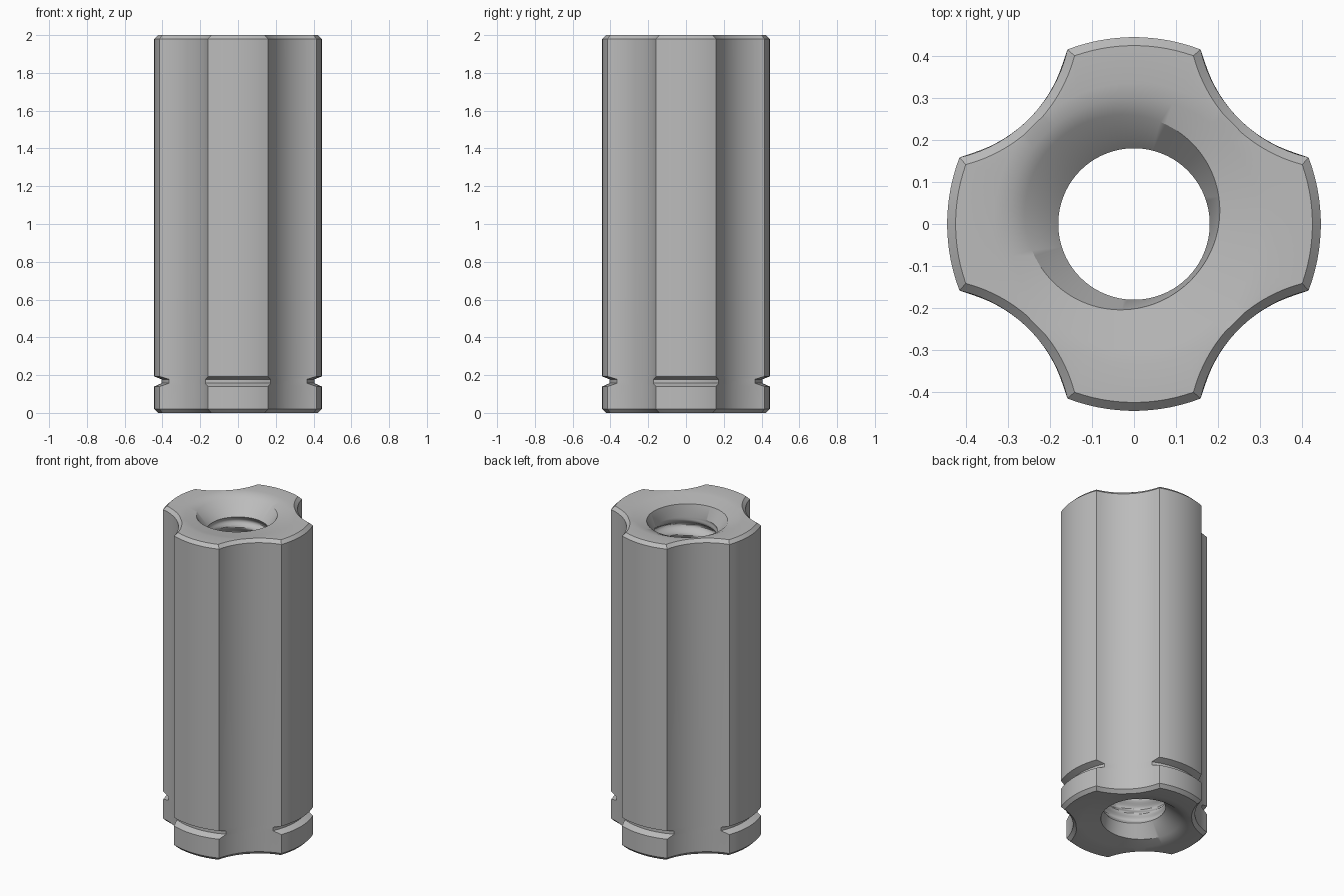
import bpy, bmesh, math
from math import pi, sin, cos, acos, atan2

if "Cube" in bpy.data.objects:
    bpy.data.objects.remove(bpy.data.objects["Cube"])

steel = bpy.data.materials.new("grey_steel")
steel.use_nodes = True
COLOR = (0.5, 0.5, 0.5, 1)
steel.diffuse_color = COLOR
steel.node_tree.nodes["Principled BSDF"].inputs["Base Color"].default_value = COLOR

HEIGHT = 2.0
LOBE_R, FLUTE_R, FLUTE_DIST = 0.444, 0.342, 0.695
LOBE_N, FLUTE_N = 13, 15
COUNT = 4 * (LOBE_N + FLUTE_N)
BORE_R, PITCH = 0.18, 0.1
bm = bmesh.new()


def fluted_ring(z, inset=0.0, groove=0.0):
    """Four outer arcs joined by four concave flute arcs."""
    r, f, d = LOBE_R - inset - groove, FLUTE_R + inset, FLUTE_DIST
    half = pi / 4 - acos((r * r + d * d - f * f) / (2 * r * d))
    # flute half angle, seen from the flute's own centre
    fh = atan2(r * sin(pi / 4 - half), d - r * cos(pi / 4 - half))
    pts = []
    for q in range(4):
        a0 = q * pi / 2
        for i in range(LOBE_N):
            a = a0 - half + 2 * half * i / LOBE_N
            pts.append((r * cos(a), r * sin(a), z))
        mid = a0 + pi / 4
        for i in range(FLUTE_N):
            a = mid + pi + fh - 2 * fh * i / FLUTE_N
            pts.append((d * cos(mid) + f * cos(a), d * sin(mid) + f * sin(a), z))
    return [bm.verts.new(p) for p in pts]


def round_ring(z, radius):
    """Ring whose radius may vary with angle."""
    start = -pi / 4 + acos((LOBE_R**2 + FLUTE_DIST**2 - FLUTE_R**2)
                           / (2 * LOBE_R * FLUTE_DIST))
    verts = []
    for i in range(COUNT):
        a = start + 2 * pi * i / COUNT
        r = radius(a)
        verts.append(bm.verts.new((r * cos(a), r * sin(a), z)))
    return verts


def rim(a):
    # off-centre mouth where the thread runs out
    return 0.23 + 0.04 * cos(a - 0.75 * pi)


def thread(z):
    fade = min(1, (z - 0.1) / 0.05, (HEIGHT - 0.1 - z) / 0.05)
    return lambda a: BORE_R + 0.018 * fade * (1 - cos(2 * pi * z / PITCH - a))


# Outer wall with chamfered ends and a groove around the lobes
rings = [fluted_ring(0, inset=0.02), fluted_ring(0.02)]
for z, depth in ((0.14, 0), (0.157, 0.039), (0.178, 0.039), (0.193, 0)):
    rings.append(fluted_ring(z, groove=depth))
rings += [fluted_ring(HEIGHT - 0.02), fluted_ring(HEIGHT, inset=0.02)]

# Dished top face and mouth
rings.append(round_ring(HEIGHT, lambda a: 0.335))
rings.append(round_ring(HEIGHT - 0.006, lambda a: 0.3))
rings.append(round_ring(HEIGHT - 0.022, rim))

# Threaded bore
rows = round((HEIGHT - 0.2) / PITCH * 12)
for i in range(rows + 1):
    z = HEIGHT - 0.1 - (HEIGHT - 0.2) * i / rows
    rings.append(round_ring(z, thread(z)))

# Dished bottom face
rings.append(round_ring(0.022, rim))
rings.append(round_ring(0.006, lambda a: 0.3))
rings.append(round_ring(0, lambda a: 0.335))

# Skin between successive rings, closing the loop at the bottom
for low, high in zip(rings, rings[1:] + rings[:1]):
    for i in range(COUNT):
        j = (i + 1) % COUNT
        bm.faces.new((low[i], low[j], high[j], high[i]))
bmesh.ops.recalc_face_normals(bm, faces=bm.faces)

mesh = bpy.data.meshes.new("fluted_threaded_spacer")
bm.to_mesh(mesh)
bm.free()
mesh.materials.append(steel)
spacer = bpy.data.objects.new("fluted_threaded_spacer", mesh)
bpy.context.collection.objects.link(spacer)
bpy.ops.object.select_all(action='DESELECT')
spacer.select_set(True)
bpy.context.view_layer.objects.active = spacer
bpy.ops.object.shade_smooth_by_angle(angle=math.radians(30))
